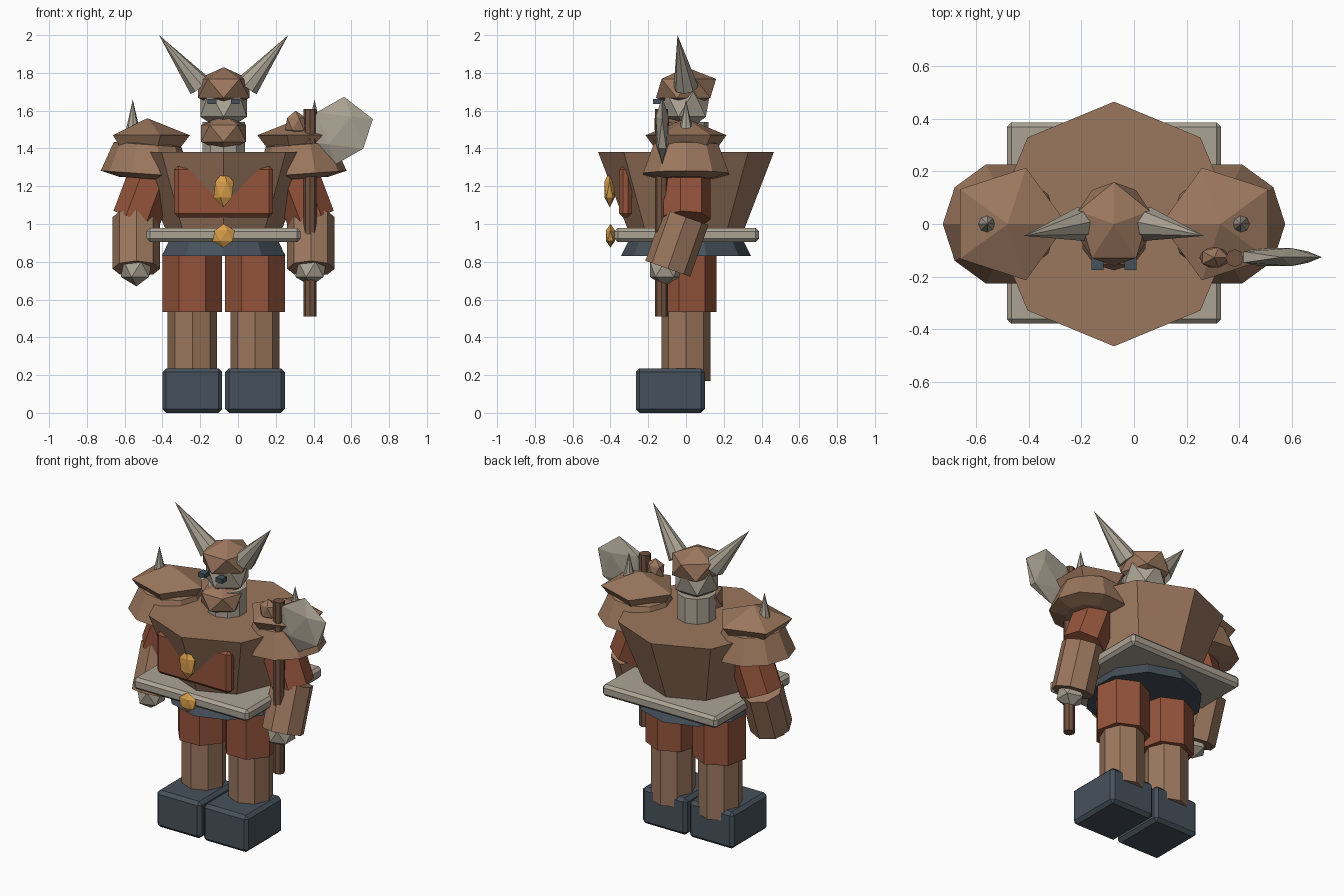
import bpy, bmesh, math
from mathutils import Matrix, Vector, Euler

if "Cube" in bpy.data.objects:
    bpy.data.objects.remove(bpy.data.objects["Cube"])

CX = -0.076  # body centre line


def material(name, rgb):
    m = bpy.data.materials.new(name)
    m.diffuse_color = (*rgb, 1)
    m.use_nodes = True
    m.node_tree.nodes["Principled BSDF"].inputs["Base Color"].default_value = m.diffuse_color
    return m


TAN = material("tan_leather", (0.33, 0.185, 0.112))
RED = material("rust_red", (0.295, 0.088, 0.044))
BONE = material("bone_grey", (0.41, 0.37, 0.30))
SLATE = material("slate_blue", (0.062, 0.083, 0.105))
GOLD = material("gold", (0.68, 0.34, 0.07))
WOOD = material("dark_wood", (0.17, 0.085, 0.052))


def finish(name, bm, mat, loc, rot):
    bmesh.ops.recalc_face_normals(bm, faces=bm.faces)
    me = bpy.data.meshes.new(name)
    bm.to_mesh(me)
    bm.free()
    me.materials.append(mat)
    ob = bpy.data.objects.new(name, me)
    ob.location, ob.rotation_euler = loc, rot
    bpy.context.collection.objects.link(ob)
    return ob


def loft(name, mat, n, rings, loc, rot=(0, 0, 0), phase=math.pi / 2):
    """Stack of n-sided rings (radius, z); radius 0 makes a tip."""
    bm = bmesh.new()
    rows = []
    for r, z in rings:
        if r == 0:
            rows.append([bm.verts.new((0, 0, z))] * n)
        else:
            rows.append([bm.verts.new((r * math.cos(phase + k * math.tau / n),
                                       r * math.sin(phase + k * math.tau / n), z))
                         for k in range(n)])
    for a, b in zip(rows, rows[1:]):
        for k in range(n):
            j = (k + 1) % n
            bm.faces.new(list(dict.fromkeys((a[k], a[j], b[j], b[k]))))
    for row, (r, z) in ((rows[0], rings[0]), (rows[-1], rings[-1])):
        if r:
            bm.faces.new(row)
    return finish(name, bm, mat, loc, rot)


def tube(name, mat, n, r, length, loc, rot=(0, 0, 0)):
    return loft(name, mat, n, [(r, -length / 2), (r, length / 2)], loc, rot)


def gem(name, mat, size, loc, rot=(0, 0, 0), turn=0):
    """Twenty-sided faceted ball, turned about z and then stretched."""
    bm = bmesh.new()
    bmesh.ops.create_icosphere(bm, subdivisions=1, radius=1)
    bmesh.ops.transform(bm, matrix=Matrix.Diagonal((*size, 1)) @ Matrix.Rotation(turn, 4, 'Z'),
                        verts=bm.verts)
    return finish(name, bm, mat, loc, rot)


def box(name, mat, size, loc, bevel=0.0):
    bm = bmesh.new()
    bmesh.ops.create_cube(bm, size=1, matrix=Matrix.Diagonal((*size, 1)))
    ob = finish(name, bm, mat, loc, (0, 0, 0))
    if bevel:
        mod = ob.modifiers.new("edge_bevel", 'BEVEL')
        mod.width, mod.segments = bevel, 1
    return ob


# Torso, hips, belt and ornaments
loft("torso", TAN, 8, [(0.30, 0.95), (0.465, 1.38)], (CX, 0, 0))
loft("hips", SLATE, 10, [(0.344, 0.83), (0.28, 0.96)], (CX, 0, 0))
box("belt", BONE, (0.815, 0.765, 0.075), (CX, 0.004, 0.942), 0.018)
box("chest_plate", RED, (0.524, 0.07, 0.275), (CX, -0.32, 1.172), 0.022)
gem("chest_ornament", GOLD, (0.06, 0.032, 0.095), (CX, -0.404, 1.183))
gem("buckle", GOLD, (0.066, 0.028, 0.063), (CX, -0.40, 0.938))

# Head, beard and helmet
tube("neck", BONE, 10, 0.118, 0.22, (CX, 0, 1.43))
gem("head", BONE, (0.145, 0.145, 0.15), (CX, 0, 1.635), turn=math.pi / 2)
gem("beard", TAN, (0.14, 0.13, 0.10), (CX, -0.06, 1.48), turn=math.pi / 2)
gem("helmet", TAN, (0.16, 0.178, 0.112), (CX, 0, 1.718), turn=math.pi / 2)

# Paired parts
for s, side in ((-1, "right"), (1, "left")):
    # Legs
    leg = CX + s * 0.166
    box("boot_" + side, SLATE, (0.316, 0.365, 0.236), (leg, -0.083, 0.118), 0.02)
    tube("shin_" + side, TAN, 8, 0.131, 0.43, (leg, 0, 0.385))
    tube("thigh_" + side, RED, 7, 0.162, 0.31, (leg, 0, 0.69))

    # Arms
    arm = CX + s * 0.462
    tube("upper_arm_" + side, RED, 7, 0.131, 0.36, (CX + s * 0.40, 0, 1.193), (0, -s * 0.36, 0))
    tube("forearm_" + side, TAN, 8, 0.126, 0.29, (arm, -0.048, 0.90), (-0.34, 0, 0))
    gem("hand_" + side, BONE, (0.092, 0.092, 0.09), (arm, -0.113, 0.76))

    # Shoulder armour: faceted cap over a flared skirt, with a spike
    pad = CX + s * 0.404
    inward = 0 if s < 0 else math.pi
    loft("shoulder_cap_" + side, TAN, 5, [(0.15, 1.37), (0.225, 1.47), (0, 1.56)],
         (pad, 0, 0), phase=inward)
    loft("shoulder_skirt_" + side, TAN, 10,
         [(0.14, -0.16), (0.238, -0.135), (0.18, 0.02), (0.10, 0.04)],
         (pad, 0, 1.40), (0, -s * 0.07, 0), phase=inward)
    loft("shoulder_spike_" + side, BONE, 8, [(0.045, 1.46), (0, 1.66)], (CX + s * 0.481, 0, 0))

    # Horns
    base = Vector((CX + s * 0.125, 0, 1.73))
    axis = Vector((CX + s * 0.342, -0.045, 2.0)) - base
    loft("horn_" + side, BONE, 8, [(0.066, 0), (0, axis.length)], base,
         axis.to_track_quat('Z', 'Y').to_euler())

    # Eyes
    box("eye_" + side, SLATE, (0.046, 0.05, 0.028), (CX + s * 0.062, -0.15, 1.648))

# Axe held in one hand
tube("axe_haft", WOOD, 8, 0.034, 1.10, (0.382, -0.13, 1.06))
gem("axe_blade", BONE, (0.185, 0.04, 0.18), (0.54, -0.126, 1.495), (0, 0.12, 0))
gem("axe_counterweight", TAN, (0.062, 0.045, 0.07), (0.305, -0.128, 1.53))
